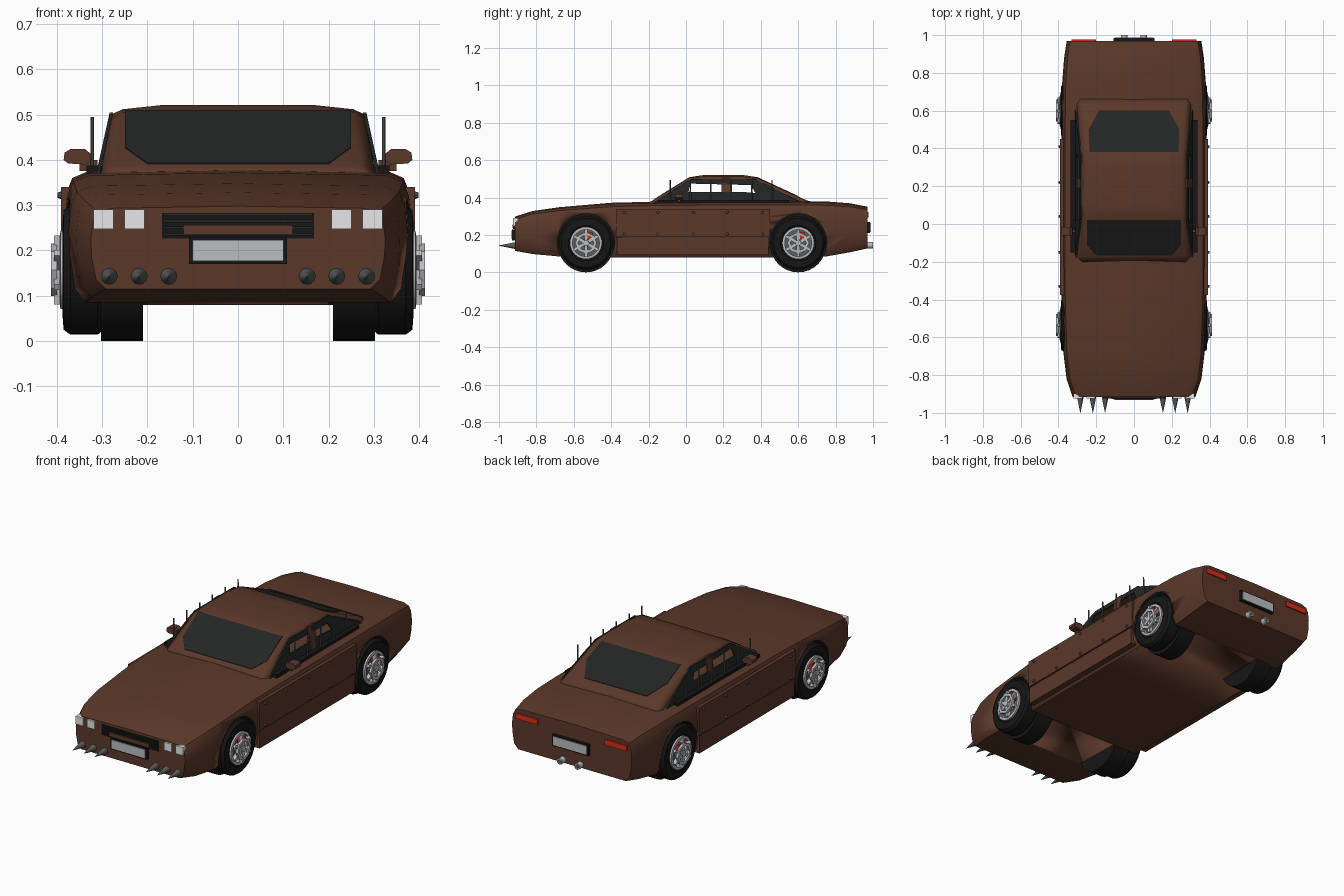
import bpy, bmesh, math
from mathutils import Vector, Matrix

if "Cube" in bpy.data.objects:
    bpy.data.objects.remove(bpy.data.objects["Cube"])


def material(name, r, g, b):
    m = bpy.data.materials.new(name)
    m.diffuse_color = (r, g, b, 1)
    m.use_nodes = True
    m.node_tree.nodes["Principled BSDF"].inputs["Base Color"].default_value = m.diffuse_color
    return m


BROWN = material("brown paint", 0.105, 0.040, 0.023)
GLASS = material("dark glass", 0.017, 0.018, 0.018)
BLACK = material("black rubber", 0.008, 0.008, 0.008)
SILVER = material("silver metal", 0.50, 0.51, 0.53)
GREY = material("dark steel", 0.10, 0.11, 0.11)
WHITE = material("lamp white", 0.80, 0.80, 0.80)
RED = material("red", 0.70, 0.025, 0.01)


def finish(name, bm, *mats, smooth=True):
    bmesh.ops.recalc_face_normals(bm, faces=bm.faces[:])
    me = bpy.data.meshes.new(name)
    bm.to_mesh(me)
    bm.free()
    ob = bpy.data.objects.new(name, me)
    bpy.context.collection.objects.link(ob)
    for m in mats:
        me.materials.append(m)
    if smooth:
        bpy.ops.object.select_all(action='DESELECT')
        ob.select_set(True)
        bpy.context.view_layer.objects.active = ob
        bpy.ops.object.shade_smooth_by_angle(angle=math.radians(32))
    return ob


def prism(name, pts, push, mat):
    """Flat polygon pushed along a vector."""
    bm = bmesh.new()
    a = [bm.verts.new(p) for p in pts]
    b = [bm.verts.new(Vector(p) + Vector(push)) for p in pts]
    n = len(pts)
    bm.faces.new(a)
    bm.faces.new(b[::-1])
    for i in range(n):
        bm.faces.new((a[i], b[i], b[(i + 1) % n], a[(i + 1) % n]))
    return finish(name, bm, mat, smooth=False)


def box(name, x, y, z, mat):
    (x0, x1), (y0, y1), (z0, z1) = x, y, z
    return prism(name, [(x0, y0, z0), (x1, y0, z0), (x1, y1, z0), (x0, y1, z0)],
                 (0, 0, z1 - z0), mat)


def cone(name, start, end, r1, r2, mat, sides=12):
    a, b = Vector(start), Vector(end)
    bm = bmesh.new()
    rot = (b - a).to_track_quat('Z', 'Y').to_matrix().to_4x4()
    bmesh.ops.create_cone(bm, cap_ends=True, segments=sides, radius1=r1, radius2=r2,
                          depth=(b - a).length, matrix=Matrix.Translation((a + b) / 2) @ rot)
    return finish(name, bm, mat)


def lathe(name, profile, s, y, z, mat, sides=32):
    """Closed (x, radius) profile turned about a wheel axle."""
    bm = bmesh.new()
    rings = [[bm.verts.new((s * x, y + r * math.cos(t), z + r * math.sin(t))) for x, r in profile]
             for t in (2 * math.pi * i / sides for i in range(sides))]
    n = len(profile)
    for i in range(sides):
        p, q = rings[i], rings[(i + 1) % sides]
        for j in range(n):
            k = (j + 1) % n
            bm.faces.new((p[j], p[k], q[k], q[j]))
    return finish(name, bm, mat)


# Body hull: (y, half width, bottom, top) stations
stations = [(-0.915, 0.325, 0.115, 0.295), (-0.82, 0.357, 0.098, 0.325), (-0.68, 0.374, 0.085, 0.345),
            (-0.40, 0.383, 0.08, 0.369), (-0.20, 0.385, 0.08, 0.374), (0.20, 0.385, 0.08, 0.378),
            (0.60, 0.383, 0.08, 0.378), (0.75, 0.380, 0.085, 0.376), (0.88, 0.370, 0.108, 0.366),
            (0.97, 0.356, 0.128, 0.348)]
section = [(0.90, 0.0), (0.965, 0.12), (0.995, 0.40), (1.0, 0.62), (0.985, 0.83), (0.95, 0.94), (0.86, 0.99)]
bm = bmesh.new()
rings = []
for y, w, lo, hi in stations:
    half = [(f * w, lo + g * (hi - lo)) for f, g in section]
    loop = half + [(0, hi + 0.003)] + [(-x, z) for x, z in half[::-1]]
    rings.append([bm.verts.new((x, y, z)) for x, z in loop])
for p, q in zip(rings, rings[1:]):
    for i in range(len(p)):
        k = (i + 1) % len(p)
        bm.faces.new((p[i], p[k], q[k], q[i]))
bm.faces.new(rings[0])
bm.faces.new(rings[-1])
body = finish("body", bm, BROWN, BLACK)

# Wheel arches cut from the body
AXLES = (-0.535, 0.60)
for y in AXLES:
    for s in (1, -1):
        cut = cone("arch_cutter", (s * 0.20, y, 0.16), (s * 0.5, y, 0.16), 0.153, 0.153, BROWN, 32)
        cut.data.materials.append(BLACK)
        for f in cut.data.polygons:
            f.material_index = 1
        cut.hide_render = True
        cut.hide_set(True)
        mod = body.modifiers.new("arch", 'BOOLEAN')
        mod.operation, mod.object, mod.solver = 'DIFFERENCE', cut, 'EXACT'

# Wheels
for y in AXLES:
    for s in (1, -1):
        z = 0.157
        lathe("tyre", [(0.30, 0.085), (0.30, 0.135), (0.31, 0.143), (0.37, 0.143), (0.385, 0.132),
                       (0.388, 0.095), (0.38, 0.082)], s, y, z, BLACK)
        cone("inner_tyre", (s * 0.21, y, 0.15), (s * 0.302, y, 0.15), 0.15, 0.15, BLACK, 32)
        cone("brake_disc", (s * 0.30, y, z), (s * 0.365, y, z), 0.084, 0.084, GREY, 24)
        lathe("rim_ring", [(0.36, 0.072), (0.36, 0.086), (0.392, 0.086), (0.394, 0.072)], s, y, z, SILVER)
        lathe("hub_ring", [(0.40, 0.042), (0.40, 0.058), (0.413, 0.058), (0.413, 0.042)], s, y, z, SILVER, 8)
        cone("hub_cap", (s * 0.36, y, z), (s * 0.41, y, z), 0.022, 0.016, SILVER, 8)
        for i in range(6):
            t = math.pi * i / 3 + math.pi / 6
            c, d = math.cos(t), math.sin(t)
            pts = [(s * 0.385, y + r * c - o * d, z + r * d + o * c)
                   for r, o in ((0.015, -0.009), (0.076, -0.007), (0.076, 0.007), (0.015, 0.009))]
            prism("spoke", pts, (s * 0.021, 0, 0), SILVER)
        box("brake_caliper", sorted((s * 0.36, s * 0.398)), (y + 0.008, y + 0.034), (z + 0.022, z + 0.06), RED)

# Roof shell with windscreen and rear window slopes: (y, z, half width, crown)
rows = [(-0.20, 0.368, 0.305, 0), (-0.17, 0.385, 0.30, 0), (0.02, 0.503, 0.282, 0.002),
        (0.10, 0.511, 0.282, 0.006), (0.30, 0.511, 0.282, 0.006), (0.38, 0.503, 0.282, 0.002),
        (0.62, 0.392, 0.30, 0), (0.66, 0.375, 0.305, 0)]
bm = bmesh.new()
grid = []
for y, z, w, c in rows:
    half = [(w, z - 0.016), (0.9 * w, z - c / 2), (0.6 * w, z + c)]
    grid.append([bm.verts.new((x, y, h)) for x, h in half + [(-x, h) for x, h in half[::-1]]])
for p, q in zip(grid, grid[1:]):
    for i in range(5):
        bm.faces.new((p[i], p[i + 1], q[i + 1], q[i]))
roof = finish("roof_shell", bm, BROWN)
mod = roof.modifiers.new("thickness", 'SOLIDIFY')
mod.thickness, mod.offset = 0.008, 0


def slope(y, a, b):
    return a[1] + (b[1] - a[1]) * (y - a[0]) / (b[0] - a[0])


# Front and rear glass laid on the slopes
for name, a, b, outline in (
        ("windscreen", (-0.17, 0.385), (0.02, 0.503), [(0.25, 0.02), (0.25, -0.11), (0.20, -0.168)]),
        ("rear_window", (0.38, 0.503), (0.62, 0.392), [(0.235, 0.382), (0.24, 0.50), (0.185, 0.60)])):
    both = outline + [(-x, y) for x, y in outline[::-1]]
    prism(name, [(x, y, slope(y, a, b) - 0.002) for x, y in both], (0, 0, 0.009), GLASS)

for s in (1, -1):
    # Side windows: low pane, end panes, posts and top band
    def side(name, yz, mat):
        prism(name, [(s * (0.312 - (z - 0.375) * 0.22), y, z) for y, z in yz], (-s * 0.008, 0, 0), mat)
    side("side_pane", [(-0.18, 0.37), (0.56, 0.37), (0.50, 0.415), (0.30, 0.43), (-0.08, 0.43)], GLASS)
    side("front_quarter_pane", [(-0.17, 0.375), (0.0, 0.375), (0.03, 0.495), (0.01, 0.49)], GLASS)
    side("rear_quarter_pane", [(0.40, 0.375), (0.61, 0.375), (0.42, 0.475), (0.33, 0.495)], GLASS)
    side("window_top_band", [(0.0, 0.475), (0.42, 0.465), (0.37, 0.50), (0.03, 0.50)], GLASS)
    side("centre_pillar", [(0.19, 0.38), (0.24, 0.38), (0.24, 0.505), (0.19, 0.505)], BROWN)
    box("window_sill", sorted((s * 0.30, s * 0.335)), (-0.15, 0.55), (0.37, 0.388), BLACK)
    # Upright spikes along the windows
    for y in (-0.085, 0.024, 0.133, 0.242, 0.351, 0.46):
        cone("window_spike", (s * 0.322, y, 0.37), (s * 0.322, y, 0.495), 0.0045, 0.0035, GREY, 8)
    # Mirrors
    box("mirror_stem", sorted((s * 0.31, s * 0.35)), (-0.045, -0.03), (0.375, 0.40), BROWN)
    prism("mirror", [(s * x, -0.06, z) for x, z in ((0.325, 0.40), (0.335, 0.39), (0.375, 0.392), (0.385, 0.40),
                     (0.383, 0.416), (0.37, 0.424), (0.338, 0.424), (0.326, 0.414))], (0, 0.045, 0), BROWN)
    # Riveted armour plates on the flanks
    box("upper_armour", sorted((s * 0.365, s * 0.391)), (-0.375, 0.45), (0.19, 0.34), BROWN)
    box("lower_armour", sorted((s * 0.355, s * 0.388)), (-0.37, 0.44), (0.092, 0.185), BROWN)
    for y in (-0.33, -0.15, 0.04, 0.22, 0.41):
        for z in (0.205, 0.322):
            cone("rivet", (s * 0.388, y, z), (s * 0.399, y, z), 0.009, 0.006, GREY, 8)
    # Lamps, bumper spikes, tail lamps and exhausts
    for x in (0.229, 0.297):
        box("headlamp", (s * x - 0.022, s * x + 0.022), (-0.925, -0.90), (0.247, 0.29), WHITE)
    for x in (0.153, 0.218, 0.284):
        cone("bumper_spike", (s * x, -0.905, 0.143), (s * x, -1.0, 0.143), 0.02, 0.0005, GREY)
    box("tail_lamp", sorted((s * 0.20, s * 0.33)), (0.96, 0.977), (0.293, 0.322), RED)
    cone("exhaust", (s * 0.052, 0.93, 0.145), (s * 0.052, 1.0, 0.145), 0.017, 0.017, SILVER)
    cone("exhaust_bore", (s * 0.052, 0.99, 0.145), (s * 0.052, 1.001, 0.145), 0.011, 0.011, GREY)

# Grille with slats
box("grille", (-0.168, 0.168), (-0.918, -0.90), (0.226, 0.283), BLACK)
for i in range(4):
    z = 0.233 + i * 0.0145
    box("grille_slat", (-0.165, 0.165), (-0.924, -0.91), (z, z + 0.006), GLASS)
box("grille_bar", (-0.12, 0.12), (-0.927, -0.91), (0.236, 0.256), BROWN)

# Number plates, front and rear
for name, y, d, z in (("front", -0.915, -1, 0.20), ("rear", 0.97, 1, 0.24)):
    box(name + "_plate_frame", (-0.108, 0.108), sorted((y - d * 0.01, y + d * 0.014)), (z - 0.03, z + 0.03), BLACK)
    box(name + "_plate", (-0.10, 0.10), sorted((y, y + d * 0.018)), (z - 0.023, z + 0.023), SILVER)
